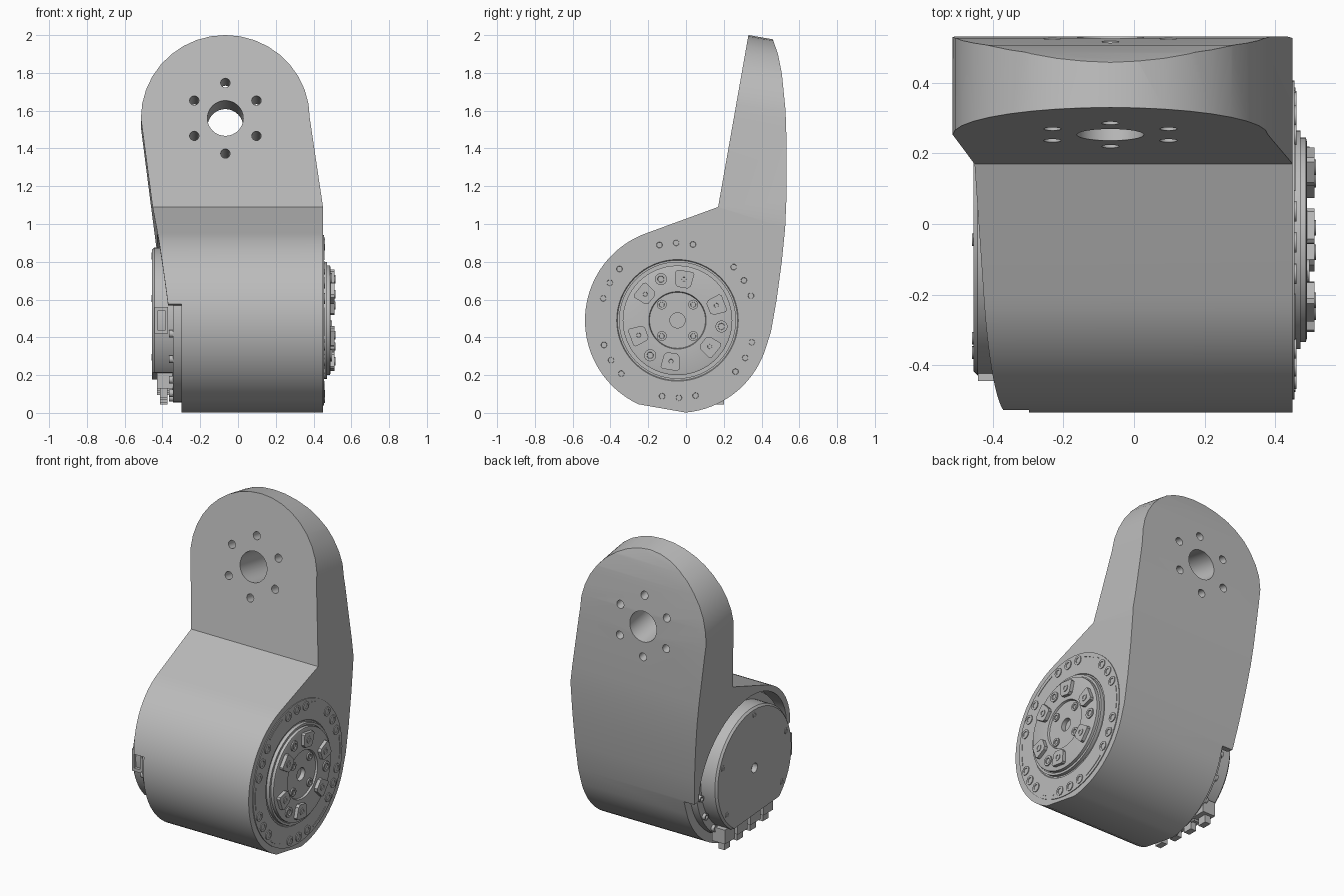
import bpy, bmesh
from math import sin, cos, pi, radians
from mathutils import Vector

old = bpy.data.objects.get("Cube")
if old:
    bpy.data.objects.remove(old, do_unlink=True)

metal = bpy.data.materials.new("machined grey")
metal.use_nodes = True
GREY = (0.5, 0.5, 0.5, 1)
metal.diffuse_color = GREY
metal.node_tree.nodes["Principled BSDF"].inputs["Base Color"].default_value = GREY

AXIS_Y, AXIS_Z = -0.045, 0.49          # motor axis, parallel to x


def finish(name, bm):
    bmesh.ops.recalc_face_normals(bm, faces=bm.faces)
    mesh = bpy.data.meshes.new(name)
    bm.to_mesh(mesh)
    bm.free()
    mesh.materials.append(metal)
    ob = bpy.data.objects.new(name, mesh)
    bpy.context.collection.objects.link(ob)
    return ob


def prism(name, points, push):
    """Closed 3D outline swept along the vector push."""
    bm = bmesh.new()
    face = bm.faces.new([bm.verts.new(p) for p in points])
    new = bmesh.ops.extrude_face_region(bm, geom=[face])["geom"]
    bmesh.ops.translate(bm, vec=push, verts=[v for v in new if isinstance(v, bmesh.types.BMVert)])
    return finish(name, bm)


def side_prism(name, yz, x0, x1):
    return prism(name, [(x0, y, z) for y, z in yz], (x1 - x0, 0, 0))


def box(name, x0, x1, y0, y1, z0, z1):
    return side_prism(name, [(y0, z0), (y1, z0), (y1, z1), (y0, z1)], x0, x1)


def arc(cy, cz, r, a0, a1, n):
    angles = [radians(a0 + (a1 - a0) * i / n) for i in range(n + 1)]
    return [(cy + r * cos(a), cz + r * sin(a)) for a in angles]


def polar(r, deg):
    return AXIS_Y + r * cos(radians(deg)), AXIS_Z + r * sin(radians(deg))


def lathe(name, profile, centre=(AXIS_Y, AXIS_Z), n=64):
    """Radius/x profile turned about an axis parallel to x; zero radii close it."""
    bm = bmesh.new()
    rings = []
    for r, x in profile:
        count = n if r > 0 else 1
        rings.append([bm.verts.new((x, centre[0] + r * cos(2 * pi * i / n),
                                    centre[1] + r * sin(2 * pi * i / n))) for i in range(count)])
    for a, b in zip(rings, rings[1:]):
        for i in range(n):
            corners = [a[i % len(a)], a[(i + 1) % len(a)], b[(i + 1) % len(b)], b[i % len(b)]]
            bm.faces.new(list(dict.fromkeys(corners)))
    return finish(name, bm)


def disc(name, r, x0, x1, centre=(AXIS_Y, AXIS_Z), n=64):
    return lathe(name, [(0, x0), (r, x0), (r, x1), (0, x1)], centre, n)


def screw(name, r, x, rise, centre):
    """Socket screw head; the sign of rise gives its facing."""
    return lathe(name, [(0, x - rise), (r, x - rise), (r, x + rise), (r * .55, x + rise),
                        (r * .5, x + rise * .2), (0, x + rise * .2)], centre, 16)


def cut(ob, cutter, operation="DIFFERENCE"):
    mod = ob.modifiers.new("cut", "BOOLEAN")
    mod.operation, mod.solver, mod.object = operation, "EXACT", cutter
    bpy.context.view_layer.objects.active = ob
    bpy.ops.object.modifier_apply(modifier=mod.name)
    bpy.data.objects.remove(cutter, do_unlink=True)


# Housing: side silhouette swept across the width
side = [(0.348, 2.1), (0.17, 1.09)]
side += arc(AXIS_Y, AXIS_Z, 0.49, 109, 245, 28)
side += arc(AXIS_Y, AXIS_Z, 0.49, 275, 340, 16)
side += [(0.45, 0.43), (0.48, 0.6), (0.507, 0.8), (0.525, 0.98), (0.531, 1.12), (0.532, 1.45),
         (0.527, 1.6), (0.507, 1.8), (0.487, 1.9), (0.462, 1.97), (0.4, 2.1)]
housing = side_prism("housing", side, -0.7, 0.7)

# Rounded plate outline, swept square to the leaning front face
up, back = Vector((0, 0.173, 0.985)), Vector((0, 0.985, -0.173))
mount = Vector((-0.067, 0.253, 1.56))


def on_face(x, v, depth=-1.0):
    return mount + Vector((x, 0, 0)) + up * v + back * depth


outline = arc(0, 0, 0.447, 0, 180, 18)
outline += [(-0.2, -1.9), (0.517, -1.9), (0.517, -0.477)]
cut(housing, prism("outline_cutter", [on_face(x, v) for x, v in outline], back * 2.2), "INTERSECT")

# Mounting bore and six bolt holes
holes = [(0, 0, 0.095, 32)]
holes += [(0.19 * sin(k * pi / 3), 0.19 * cos(k * pi / 3), 0.025, 16) for k in range(6)]
for hx, hv, r, n in holes:
    ring = [on_face(x, v, -0.3) for x, v in arc(hx, hv, r, 0, 360 - 360 / n, n - 1)]
    cut(housing, prism("hole_cutter", ring, back * 0.8))

# Motor pocket and lower step on the -x side
cut(housing, disc("pocket_cutter", 0.452, -0.8, -0.3))
cut(housing, side_prism("step_cutter", [(-0.8, 0.62), (0.8, 0.36), (0.8, -0.3), (-0.8, -0.3)], -0.8, -0.298))

# Motor and its cover, flattened below
disc("motor_flange", 0.435, -0.345, -0.28)
cover = lathe("motor_cover", [(0, -0.28), (0.385, -0.28), (0.385, -0.443), (0.373, -0.455),
                              (0.03, -0.455), (0.03, -0.42), (0, -0.42)])
cut(cover, side_prism("flat_cutter", [(-0.8, 0.25), (0.8, 0.13), (0.8, -0.3), (-0.8, -0.3)], -0.6, -0.346))
for deg in (20, 90, 160, 215, 325):
    screw("cover_screw", 0.018, -0.455, -0.004, polar(0.34, deg))
for deg in range(190, 360, 20):
    screw("flange_screw", 0.02, -0.345, -0.02, polar(0.41, deg))

# Connectors below the cover and a port at the front
for i in range(4):
    y = -0.27 + 0.13 * i
    z = 0.13 - 0.012 * i
    box("connector_body", -0.43, -0.34, y, y + 0.1, z, z + 0.09)
    box("connector_plug", -0.412, -0.372, y + 0.02, y + 0.08, z - 0.05, z)
port = box("front_port", -0.442, -0.37, -0.445, -0.38, 0.42, 0.56)
cut(port, box("port_cutter", -0.425, -0.385, -0.5, -0.425, 0.44, 0.54))

# Output side: face plate, lip, rotor with recessed hub
lathe("face_plate", [(0, 0.44), (0.452, 0.44), (0.452, 0.455), (0.322, 0.455), (0.318, 0.45), (0, 0.45)])
lathe("rotor", [(0, 0.44), (0.31, 0.44), (0.31, 0.472), (0.295, 0.472), (0.295, 0.466), (0.29, 0.466),
                (0.29, 0.487), (0.28, 0.49), (0.152, 0.49), (0.148, 0.478), (0.04, 0.478),
                (0.04, 0.446), (0, 0.446)])

# Six raised drive pads with screws
for k in range(6):
    deg = 21 + 60 * k
    a = radians(deg)
    cy, cz = polar(0.22, deg)
    corners = [(-.045, -.028), (-.03, -.042), (.035, -.05), (.045, -.04),
               (.045, .04), (.035, .05), (-.03, .042), (-.045, .028)]
    pad = [(cy + u * cos(a) - v * sin(a), cz + u * sin(a) + v * cos(a)) for u, v in corners]
    side_prism("drive_pad", pad, 0.48, 0.512)
    screw("pad_screw", 0.022, 0.512, 0.004, (cy, cz))

for deg in (112, 232, 352):
    screw("rotor_screw", 0.032, 0.49, 0.008, polar(0.235, deg))
for deg in (53, 143, 233, 323):
    screw("hub_screw", 0.026, 0.478, 0.008, polar(0.118, deg - 8))

# Rim screws in threes, with thin curved ribs between
for k in range(6):
    for step in (-12.5, 0, 12.5):
        screw("rim_screw", 0.029, 0.455, 0.005, polar(0.41, 31 + 60 * k + step))
    mid = 61 + 60 * k
    rib = arc(AXIS_Y, AXIS_Z, 0.432, mid - 10, mid + 10, 8) + arc(AXIS_Y, AXIS_Z, 0.424, mid + 10, mid - 10, 8)
    side_prism("rim_rib", rib, 0.45, 0.458)

# Smooth curved walls, crisp edges
bpy.ops.object.select_all(action="DESELECT")
for ob in bpy.context.scene.objects:
    if ob.type == "MESH":
        ob.select_set(True)
        bpy.context.view_layer.objects.active = ob
bpy.ops.object.shade_smooth_by_angle(angle=radians(28))
